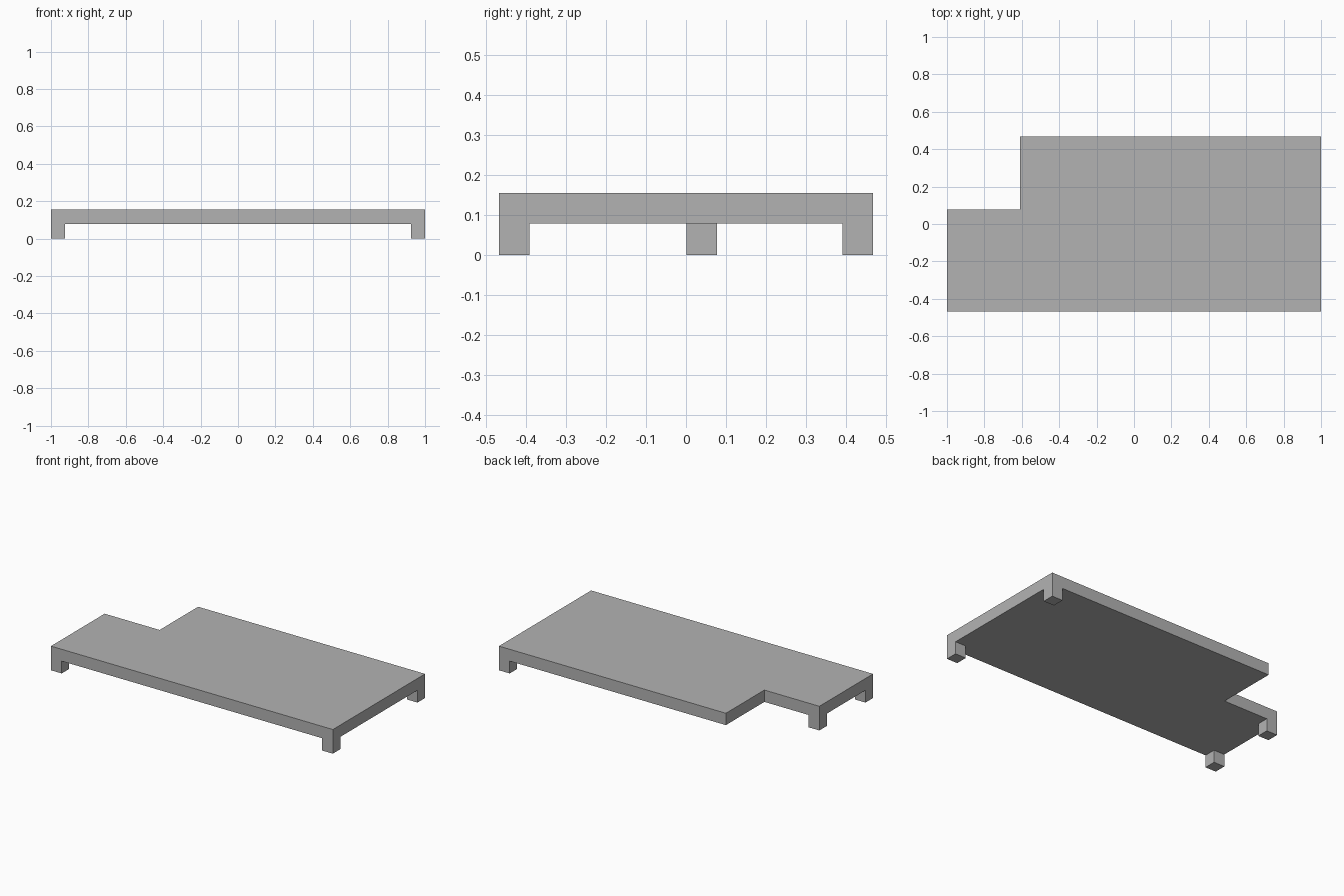
import bpy
import bmesh
from mathutils import Vector

default = bpy.data.objects.get("Cube")
if default:
    bpy.data.objects.remove(default, do_unlink=True)

HALF_X, HALF_Y = 1.0, 0.467      # half footprint of the deck
NOTCH_X, NOTCH_Y = -0.61, 0.077  # inner corner of the cut-out
UNDERSIDE, TOP = 0.079, 0.155
LEG = 0.076

grey = bpy.data.materials.new("plain grey")
grey.use_nodes = True
grey.diffuse_color = (0.45, 0.45, 0.45, 1)
grey.node_tree.nodes["Principled BSDF"].inputs["Base Color"].default_value = grey.diffuse_color


def prism(name, outline, z0, z1):
    """Extrude a flat outline from z0 up to z1."""
    bm = bmesh.new()
    base = bm.faces.new([bm.verts.new((x, y, z0)) for x, y in outline])
    raised = bmesh.ops.extrude_face_region(bm, geom=[base], use_keep_orig=True)["geom"]
    verts = [v for v in raised if isinstance(v, bmesh.types.BMVert)]
    bmesh.ops.translate(bm, verts=verts, vec=Vector((0, 0, z1 - z0)))
    bmesh.ops.recalc_face_normals(bm, faces=bm.faces)
    mesh = bpy.data.meshes.new(name)
    bm.to_mesh(mesh)
    bm.free()
    mesh.materials.append(grey)
    obj = bpy.data.objects.new(name, mesh)
    bpy.context.collection.objects.link(obj)
    return obj


# L-shaped deck with one back corner cut away
prism("deck", [(-HALF_X, -HALF_Y), (HALF_X, -HALF_Y), (HALF_X, HALF_Y),
               (NOTCH_X, HALF_Y), (NOTCH_X, NOTCH_Y), (-HALF_X, NOTCH_Y)],
      UNDERSIDE, TOP)

# Short square legs: outer corner of each, growing inward
legs = {
    "front_right_leg": (-HALF_X, -HALF_Y),
    "front_left_leg": (HALF_X, -HALF_Y),
    "back_left_leg": (HALF_X, HALF_Y),
    "back_right_leg": (-HALF_X, NOTCH_Y),
}
for name, (x, y) in legs.items():
    x2 = x - LEG if x > 0 else x + LEG
    y2 = y - LEG if y > 0 else y + LEG
    prism(name, [(x, y), (x2, y), (x2, y2), (x, y2)], 0, UNDERSIDE)
